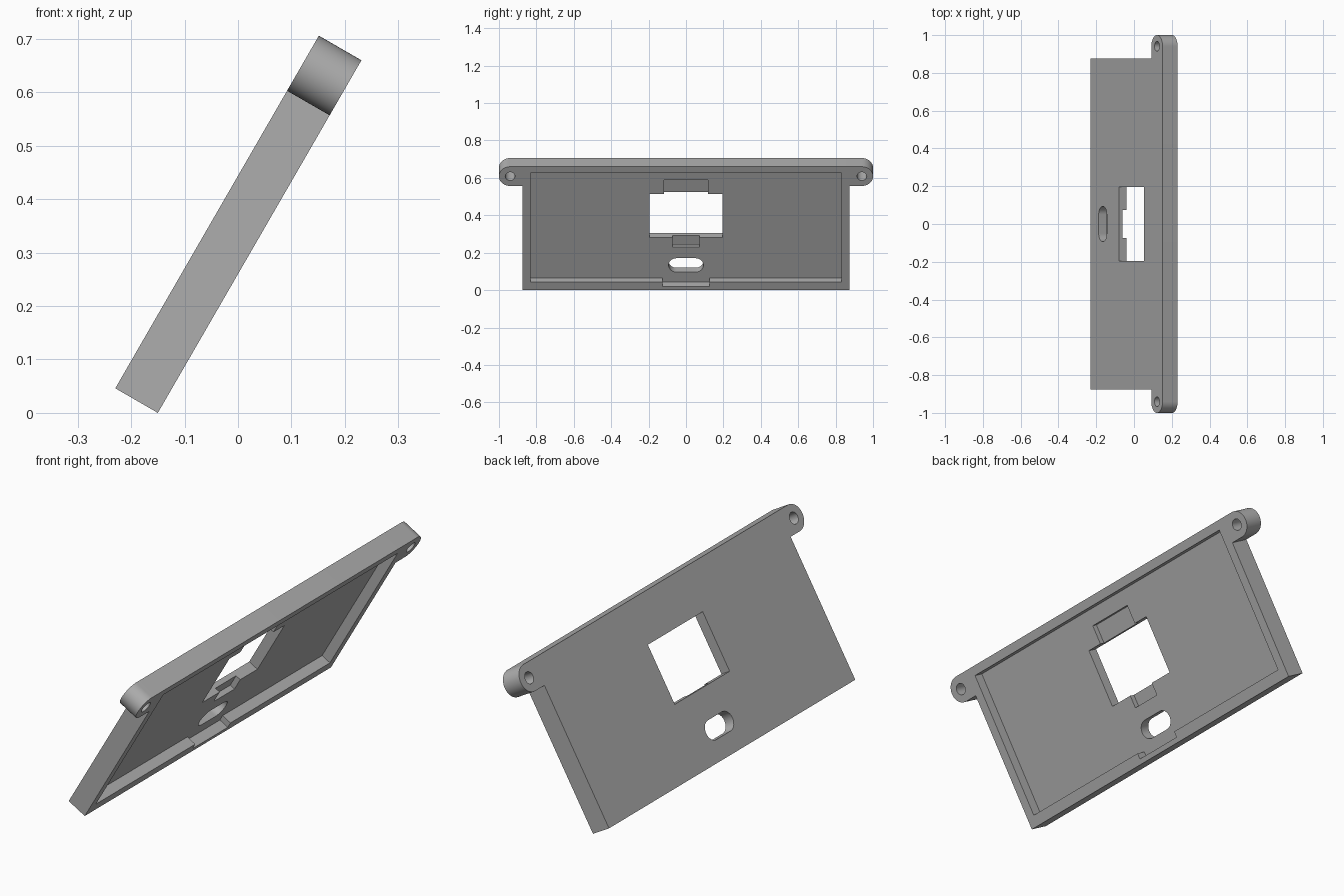
import bpy, bmesh
from math import radians, cos, sin, pi
from mathutils import Matrix, Vector

cube = bpy.data.objects.get("Cube")
if cube:
    bpy.data.objects.remove(cube)

grey = bpy.data.materials.new("plastic_grey")
grey.use_nodes = True
colour = (0.42, 0.42, 0.42, 1)
grey.diffuse_color = colour
grey.node_tree.nodes["Principled BSDF"].inputs["Base Color"].default_value = colour

THICK, FLOOR, POCKET = 0.092, 0.045, 0.069


def arc(cx, cy, r, start, end, steps=24):
    angles = [radians(start + (end - start) * i / steps) for i in range(steps + 1)]
    return [(cx + r * cos(a), cy + r * sin(a)) for a in angles]


def rect(half, low, high):
    return [(-half, low), (half, low), (half, high), (-half, high)]


def prism(name, outline, near, far):
    """Extrude a flat outline through the panel's thickness."""
    bm = bmesh.new()
    face = bm.faces.new([bm.verts.new((x, y, near)) for x, y in outline])
    ext = bmesh.ops.extrude_face_region(bm, geom=[face])
    verts = [v for v in ext["geom"] if isinstance(v, bmesh.types.BMVert)]
    bmesh.ops.translate(bm, verts=verts, vec=(0, 0, far - near))
    bmesh.ops.recalc_face_normals(bm, faces=bm.faces)
    mesh = bpy.data.meshes.new(name)
    bm.to_mesh(mesh)
    bm.free()
    obj = bpy.data.objects.new(name, mesh)
    bpy.context.collection.objects.link(obj)
    return obj


# Panel with a rounded bar and mounting ears along the top
side = [(0.875, 0), (0.875, 0.643)] + arc(0.9405, 0.7025, 0.0595, -90, 90)
panel = prism("cover_panel", side + [(-x, y) for x, y in reversed(side)], 0, THICK)
panel.data.materials.append(grey)

# Shallow tray with a notch in its lower rim
half_tray = [(0.125, 0.023), (0.125, 0.05), (0.832, 0.05), (0.832, 0.722)]
tray = half_tray + [(-x, y) for x, y in reversed(half_tray)]
slot = arc(0.05, 0.128, 0.043, -90, 90) + arc(-0.05, 0.128, 0.043, 90, 270)

cutters = [
    prism("tray_cutter", tray, -0.1, FLOOR),
    prism("upper_clip_cutter", rect(0.117, 0.5, 0.653), -0.1, POCKET),
    prism("lower_clip_cutter", rect(0.073, 0.24, 0.35), -0.1, POCKET),
    prism("window_cutter", rect(0.195, 0.298, 0.566), -0.2, 0.2),
    prism("slot_cutter", slot, -0.2, 0.2),
]
for sx in (-1, 1):
    cutters.append(prism("screw_hole_cutter", arc(sx * 0.9405, 0.7025, 0.026, 0, 345, 23), -0.2, 0.2))

# Cut every opening, then drop the cutters
bpy.context.view_layer.objects.active = panel
for cutter in cutters:
    cutter.hide_render = True
    mod = panel.modifiers.new("cut", "BOOLEAN")
    mod.operation, mod.solver, mod.object = "DIFFERENCE", "EXACT", cutter
    bpy.ops.object.modifier_apply(modifier=mod.name)
    bpy.data.objects.remove(cutter)

# Lean the panel over, with the tray facing right and down
c, s = cos(pi / 3), sin(pi / 3)
lean = Matrix(((0, c, -s, -0.15), (-1, 0, 0, 0), (0, s, c, 0), (0, 0, 0, 1)))
panel.data.transform(lean)

bpy.ops.object.select_all(action="DESELECT")
panel.select_set(True)
bpy.ops.object.shade_smooth_by_angle(angle=radians(30))
